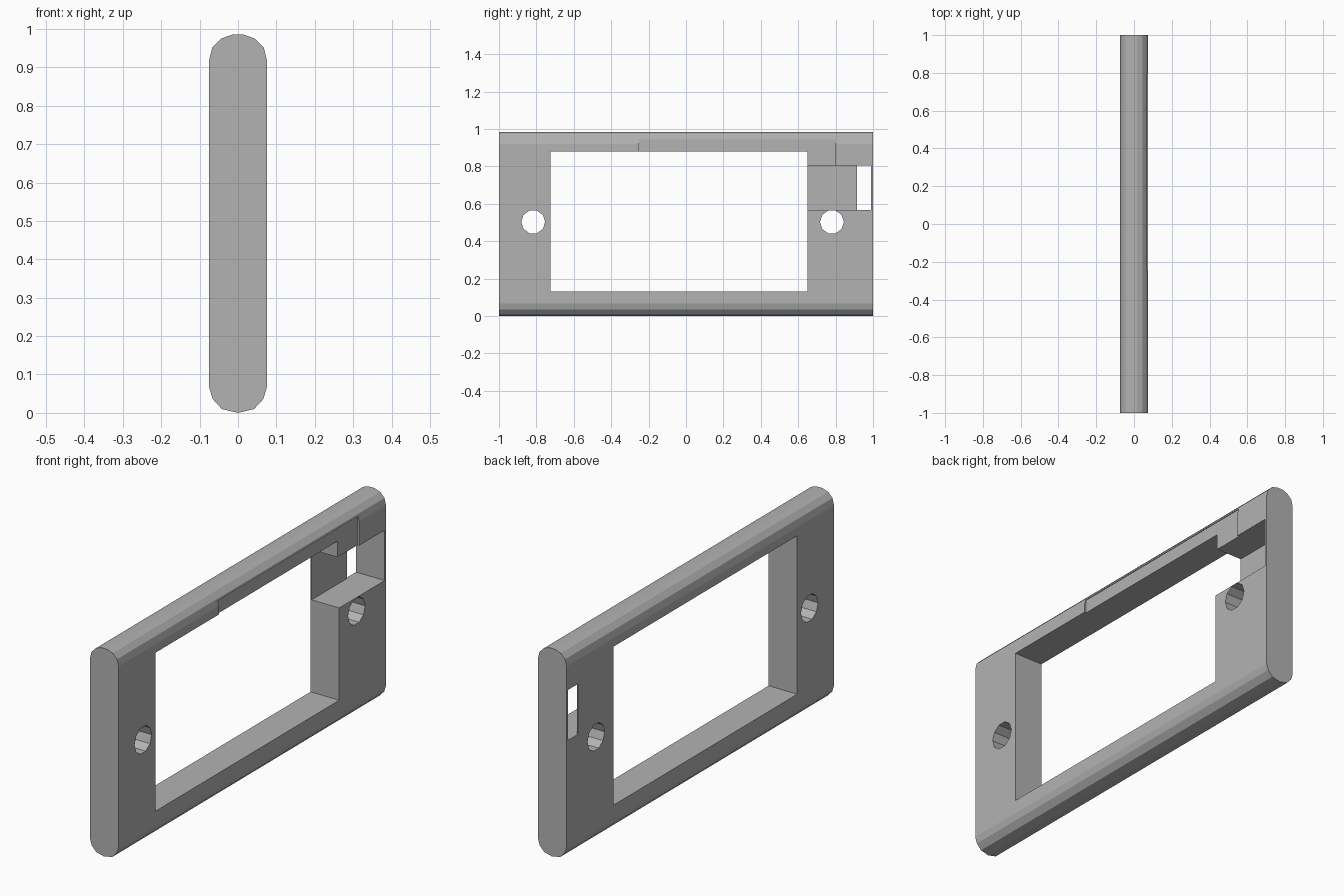
import bpy
import bmesh
import math
from mathutils import Vector

cube = bpy.data.objects.get("Cube")
if cube:
    bpy.data.objects.remove(cube)

grey = bpy.data.materials.new("plain grey")
grey.use_nodes = True
GREY = (0.45, 0.45, 0.45, 1)
grey.diffuse_color = GREY
grey.node_tree.nodes["Principled BSDF"].inputs["Base Color"].default_value = GREY


def prism(name, points, sweep):
    """Extrude a closed outline of 3D points along a vector."""
    bm = bmesh.new()
    face = bm.faces.new([bm.verts.new(p) for p in points])
    ext = bmesh.ops.extrude_face_region(bm, geom=[face])
    verts = [v for v in ext["geom"] if isinstance(v, bmesh.types.BMVert)]
    bmesh.ops.translate(bm, verts=verts, vec=Vector(sweep))
    bmesh.ops.recalc_face_normals(bm, faces=bm.faces)
    mesh = bpy.data.meshes.new(name)
    bm.to_mesh(mesh)
    bm.free()
    mesh.materials.append(grey)
    obj = bpy.data.objects.new(name, mesh)
    bpy.context.collection.objects.link(obj)
    return obj


def box(name, x, y, z):
    outline = [(x[0], y[0], z[0]), (x[0], y[1], z[0]),
               (x[0], y[1], z[1]), (x[0], y[0], z[1])]
    return prism(name, outline, (x[1] - x[0], 0, 0))


def hole(name, y, z, radius=0.064, sides=10):
    ring = [(-0.2, y + radius * math.cos(math.tau * i / sides),
             z + radius * math.sin(math.tau * i / sides)) for i in range(sides)]
    return prism(name, ring, (0.4, 0, 0))


# Long bar with faceted round top and bottom edges
half = [(0.042, 0.01), (0.066, 0.036), (0.075, 0.066),
        (0.075, 0.92), (0.067, 0.952), (0.044, 0.975), (0.016, 0.985)]
section = [(0, 0)] + half + [(-x, z) for x, z in reversed(half)]
frame = prism("frame", [(x, -1, z) for x, z in section], (0, 2, 0))

# Window, screw holes, side pocket with a through slot, shallow upper recess
through = (-0.2, 0.2)
cutters = [
    box("window_cutter", through, (-0.725, 0.65), (0.13, 0.88)),
    hole("front_hole_cutter", -0.817, 0.503),
    hole("back_hole_cutter", 0.78, 0.503),
    box("pocket_cutter", (-0.069, 0.2), (0.6, 0.99), (0.567, 0.805)),
    box("slot_cutter", through, (0.915, 0.99), (0.567, 0.805)),
    box("recess_cutter", (0.066, 0.2), (-0.25, 0.8), (0.7, 0.943)),
]
bpy.context.view_layer.objects.active = frame
for cutter in cutters:
    cutter.hide_render = True
    mod = frame.modifiers.new(cutter.name, "BOOLEAN")
    mod.operation = "DIFFERENCE"
    mod.solver = "EXACT"
    mod.object = cutter
    bpy.ops.object.modifier_apply(modifier=mod.name)
    bpy.data.objects.remove(cutter)
